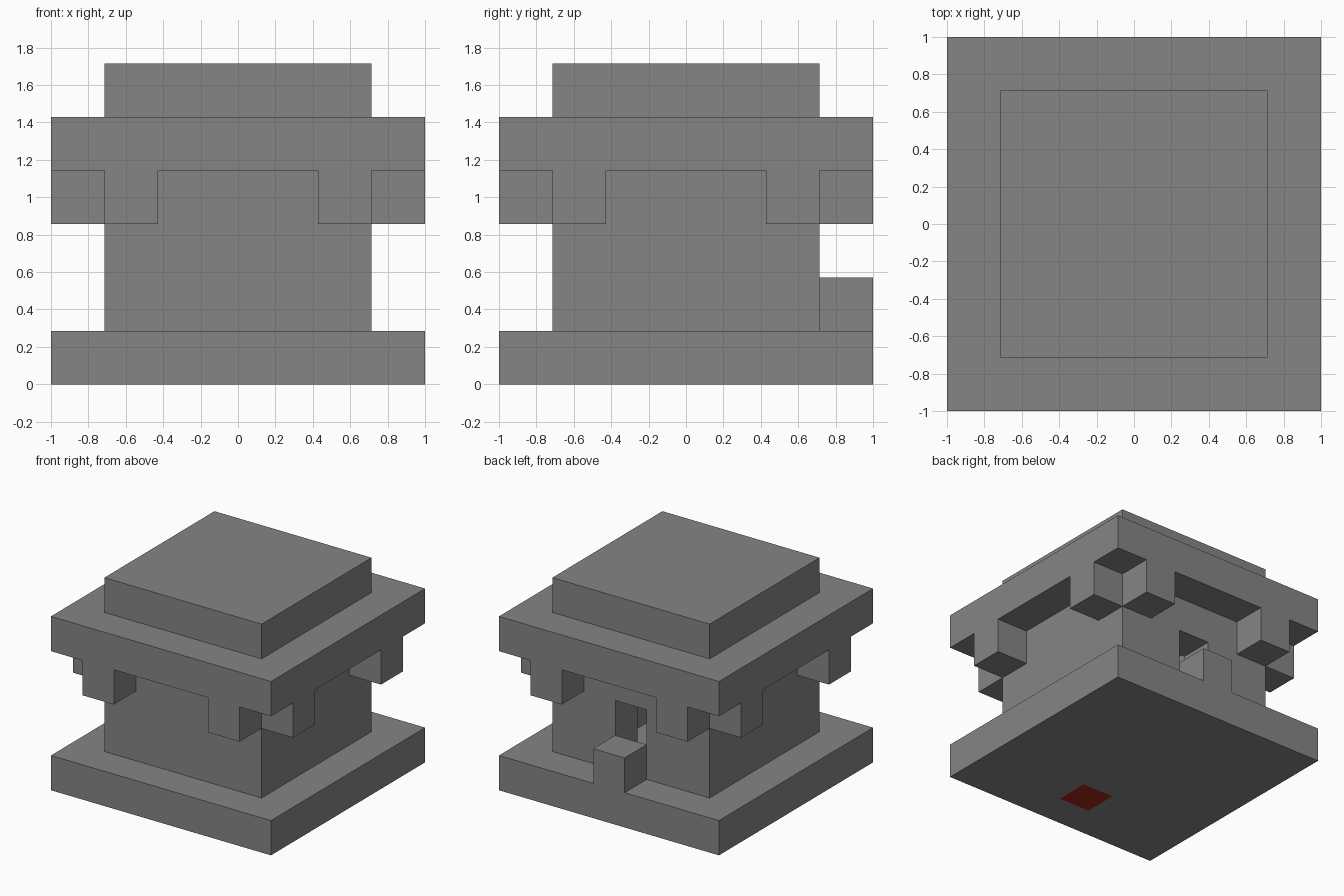
import bpy
import bmesh
from mathutils import Vector

cube = bpy.data.objects.get("Cube")
if cube:
    bpy.data.objects.remove(cube, do_unlink=True)

U = 2 / 7  # one building block


def make_material(name, colour):
    mat = bpy.data.materials.new(name)
    mat.use_nodes = True
    mat.diffuse_color = (*colour, 1)
    bsdf = next(n for n in mat.node_tree.nodes if n.type == 'BSDF_PRINCIPLED')
    bsdf.inputs["Base Color"].default_value = (*colour, 1)
    return mat


stone = make_material("stone_grey", (0.235, 0.235, 0.235))
red = make_material("red", (0.36, 0.02, 0.01))


def box(name, low, high, mat=stone):
    """Box between two corners, given in blocks."""
    low, high = Vector(low), Vector(high)
    bm = bmesh.new()
    bmesh.ops.create_cube(bm, size=1)
    for v in bm.verts:
        v.co = Vector((high[i] if v.co[i] > 0 else low[i]) * U for i in range(3))
    mesh = bpy.data.meshes.new(name)
    bm.to_mesh(mesh)
    bm.free()
    mesh.materials.append(mat)
    obj = bpy.data.objects.new(name, mesh)
    bpy.context.collection.objects.link(obj)
    return obj


def carve(obj, cutter):
    """Subtract the cutter, then discard it."""
    cutter.hide_render = True
    mod = obj.modifiers.new("carve", 'BOOLEAN')
    mod.operation = 'DIFFERENCE'
    mod.solver = 'EXACT'
    mod.object = cutter
    bpy.context.view_layer.objects.active = obj
    bpy.ops.object.modifier_apply(modifier=mod.name)
    bpy.data.objects.remove(cutter, do_unlink=True)


# Base slab with one red square cut into its underside
base = box("base_slab", (-3.5, -3.5, 0), (3.5, 3.5, 1))
base.data.materials.append(red)
bm = bmesh.new()
bm.from_mesh(base.data)
for axis, cuts in (((1, 0, 0), (-0.5, 0.5)), ((0, 1, 0), (-2.5, -1.5))):
    for c in cuts:
        bmesh.ops.bisect_plane(bm, geom=bm.verts[:] + bm.edges[:] + bm.faces[:],
                               plane_co=Vector(axis) * c * U, plane_no=axis)
for f in bm.faces:
    centre = f.calc_center_median() / U
    if f.normal.z < -0.5 and abs(centre.x) < 0.5 and -2.5 < centre.y < -1.5:
        f.material_index = 1
bm.to_mesh(base.data)
bm.free()

# Hollow body with a doorway at the back
walls = box("body_walls", (-2.5, -2.5, 1), (2.5, 2.5, 4))
carve(walls, box("room_cutter", (-1.5, -1.5, 0.5), (1.5, 1.5, 4.5)))
carve(walls, box("door_cutter", (-0.5, 1, 0.5), (0.5, 3, 3)))

# Step before the doorway
box("door_step", (-0.5, 2.5, 1), (0.5, 3.5, 2))

# Two hanging brackets under the eaves on each side
for side in (-3, 3):
    for along in (-2, 2):
        for name, x, y in (("end_bracket", along, side), ("side_bracket", side, along)):
            box(name, (x - 0.5, y - 0.5, 3), (x + 0.5, y + 0.5, 4))

# Stepped roof
box("roof_slab", (-3.5, -3.5, 4), (3.5, 3.5, 5))
box("roof_cap", (-2.5, -2.5, 5), (2.5, 2.5, 6))
